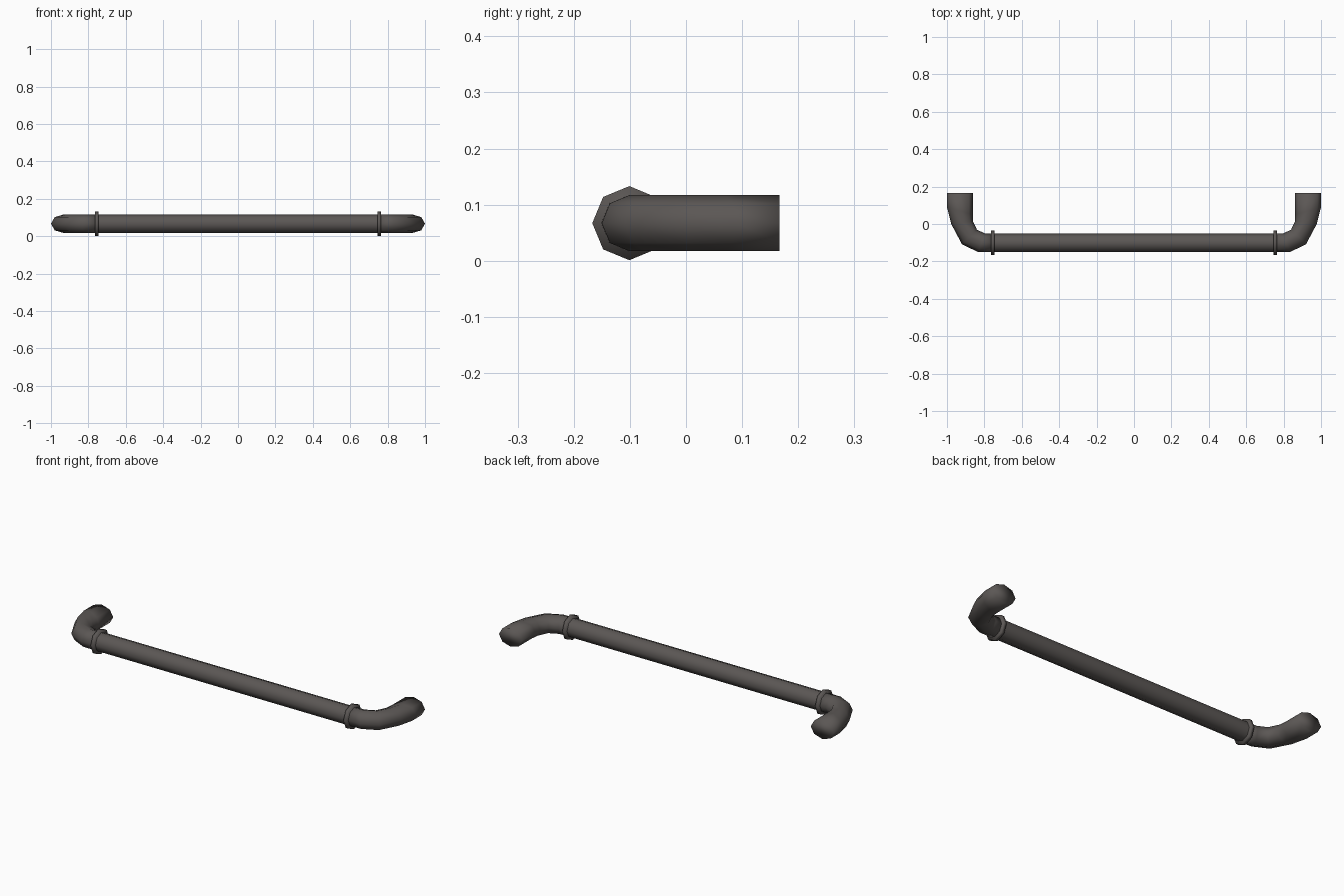
import bpy, bmesh, math
from mathutils import Vector

if "Cube" in bpy.data.objects:
    bpy.data.objects.remove(bpy.data.objects["Cube"])

SIDES = 8
ZC = 0.067          # height of the pipe axis
YB = -0.101         # depth of the straight bar axis

mat = bpy.data.materials.new("dark_warm_grey")
mat.diffuse_color = (0.105, 0.095, 0.09, 1)
mat.use_nodes = True
mat.node_tree.nodes["Principled BSDF"].inputs["Base Color"].default_value = mat.diffuse_color


def loft(name, sections, smooth_angle):
    """Octagonal tube through (outer xy, inner xy, half height) sections, capped."""
    bm = bmesh.new()
    rings = []
    for outer, inner, h in sections:
        o, i = Vector((*outer, ZC)), Vector((*inner, ZC))
        mid, half = (o + i) / 2, (o - i) / 2
        rings.append([bm.verts.new(mid + half * math.cos(a) + Vector((0, 0, h * math.sin(a))))
                      for a in (2 * math.pi * k / SIDES for k in range(SIDES))])
    for a, b in zip(rings, rings[1:]):
        for k in range(SIDES):
            n = (k + 1) % SIDES
            bm.faces.new((a[k], a[n], b[n], b[k]))
    bm.faces.new(rings[0])
    bm.faces.new(rings[-1])
    bmesh.ops.recalc_face_normals(bm, faces=bm.faces[:])
    me = bpy.data.meshes.new(name)
    bm.to_mesh(me)
    bm.free()
    ob = bpy.data.objects.new(name, me)
    bpy.context.collection.objects.link(ob)
    me.materials.append(mat)
    bpy.ops.object.select_all(action='DESELECT')
    ob.select_set(True)
    bpy.context.view_layer.objects.active = ob
    bpy.ops.object.shade_smooth_by_angle(angle=math.radians(smooth_angle))
    return ob


def straight(x, r):
    return ((x, YB - r), (x, YB + r), r)


# straight grip bar
loft("grip_bar", [straight(-0.755, 0.05), straight(0.755, 0.05)], 60)

# elbow sections from wall end to bar: outer edge, inner edge
ELBOW = [((1.0, 0.167), (0.862, 0.167)),
         ((1.0, 0.09), (0.862, 0.05)),
         ((0.977, 0.0), (0.861, 0.015)),
         ((0.92, -0.108), (0.84, -0.03)),
         ((0.834, -0.15), (0.797, -0.051)),
         ((0.755, -0.151), (0.755, -0.051))]

for side, s in (("left", -1), ("right", 1)):
    # curved end
    loft("elbow_" + side,
         [((s * o[0], o[1]), (s * i[0], i[1]), 0.05) for o, i in ELBOW], 95)
    # collar ring at the joint
    loft("collar_" + side, [straight(s * 0.755 - 0.009, 0.066),
                            straight(s * 0.755 + 0.009, 0.066)], 95)
